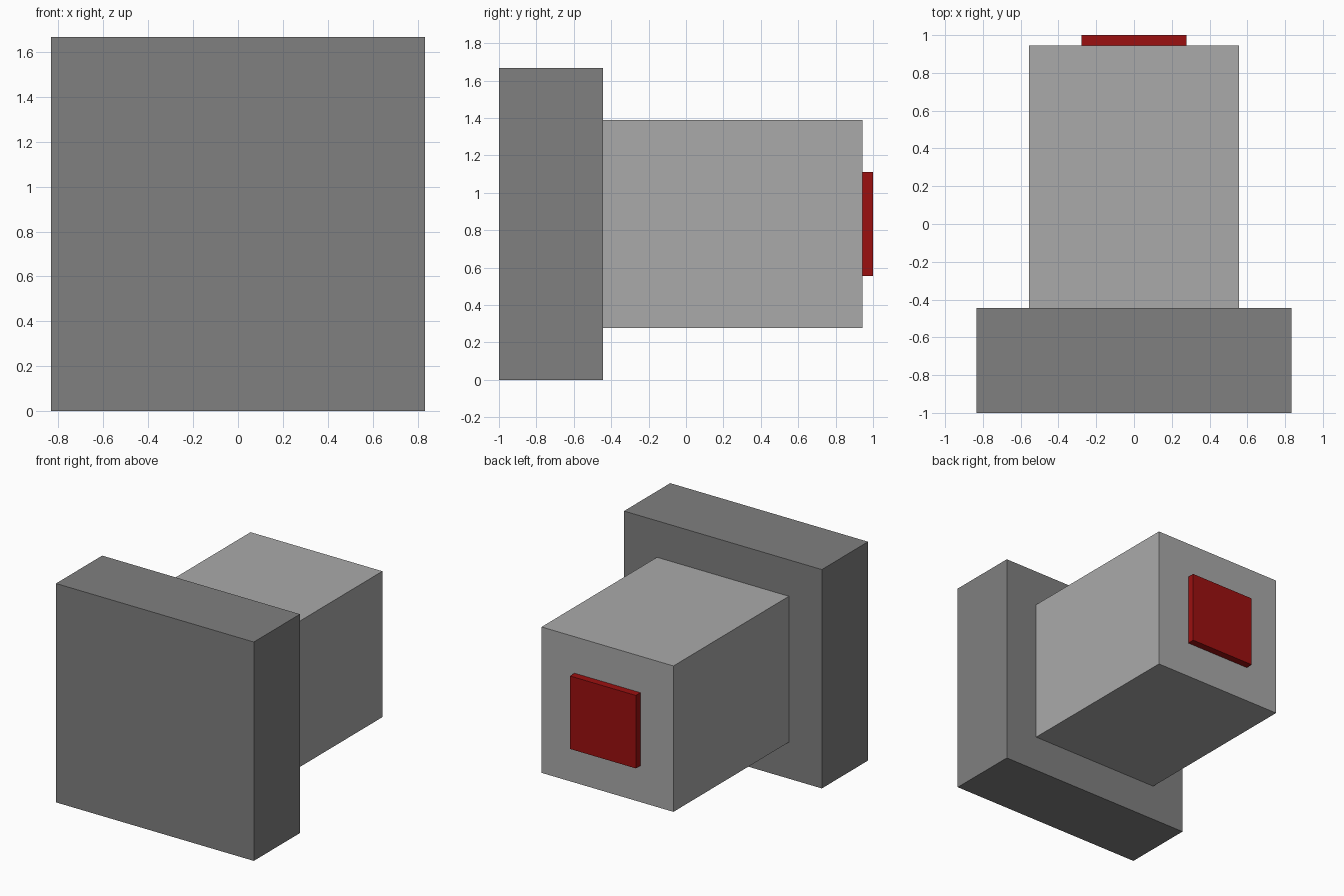
import bpy
import bmesh
from mathutils import Matrix, Vector

if "Cube" in bpy.data.objects:
    bpy.data.objects.remove(bpy.data.objects["Cube"])

U = 1 / 18          # model unit: total depth is 36 units
CENTRE_Z = 15 * U   # all parts share one horizontal axis


def material(name, colour):
    mat = bpy.data.materials.new(name)
    mat.diffuse_color = (*colour, 1)
    mat.use_nodes = True
    mat.node_tree.nodes["Principled BSDF"].inputs["Base Color"].default_value = mat.diffuse_color
    return mat


def square_block(name, side, y0, y1, mat):
    """Square-section block along y, sizes in model units."""
    bm = bmesh.new()
    scale = Matrix.Diagonal((side * U, (y1 - y0) * U, side * U, 1))
    bmesh.ops.create_cube(bm, size=1, matrix=scale)
    mesh = bpy.data.meshes.new(name)
    bm.to_mesh(mesh)
    bm.free()
    mesh.materials.append(mat)
    obj = bpy.data.objects.new(name, mesh)
    obj.location = Vector((0, (y0 + y1) / 2 * U, CENTRE_Z))
    bpy.context.collection.objects.link(obj)
    return obj


dark_grey = material("dark_grey", (0.214, 0.214, 0.214))
light_grey = material("light_grey", (0.40, 0.40, 0.40))
red = material("red", (0.33, 0.005, 0.005))

# Wide head plate, long body, thin button on the end
square_block("head_plate", 30, -18, -8, dark_grey)
square_block("body", 20, -8, 17, light_grey)
square_block("end_button", 10, 17, 18, red)
